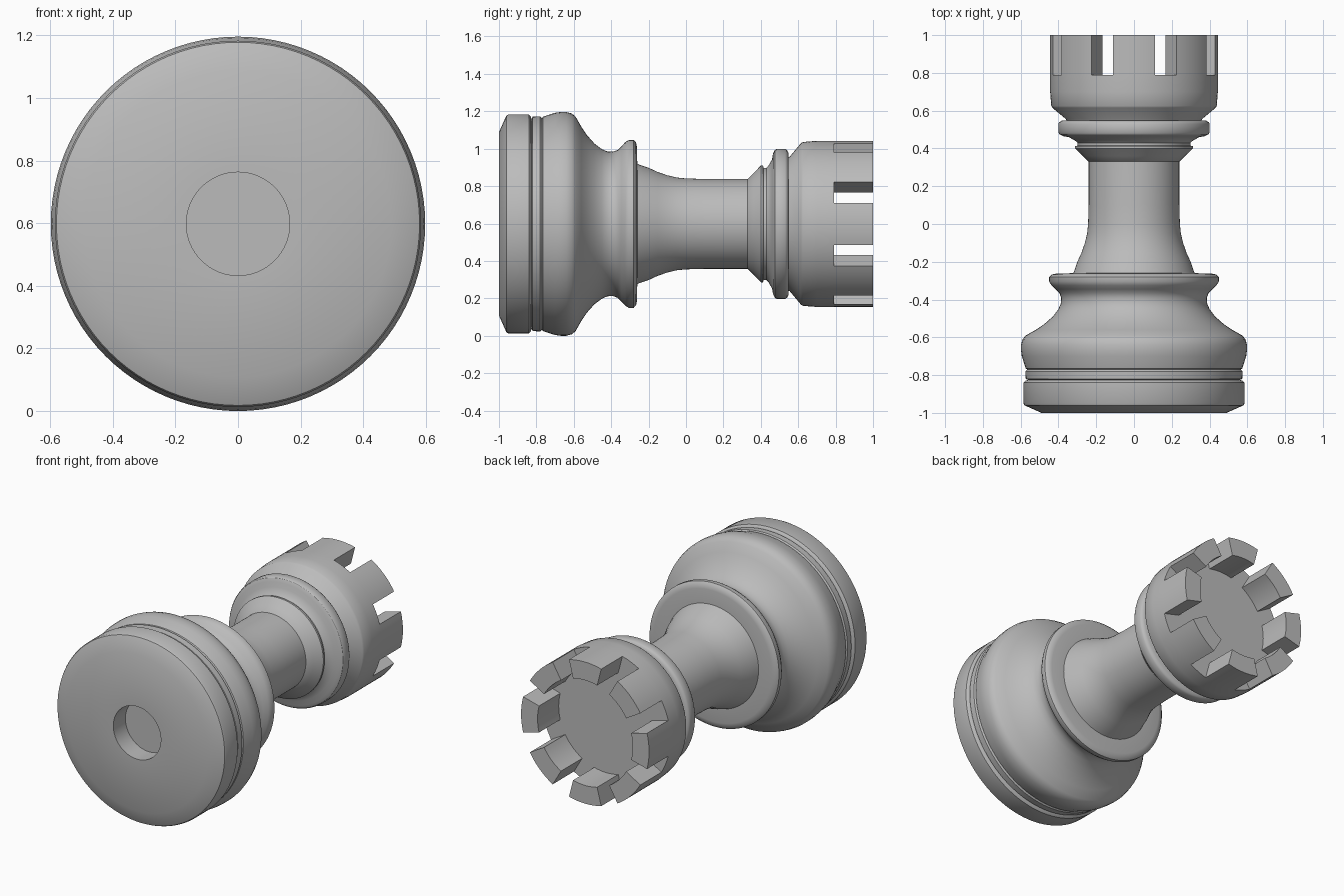
import bpy, bmesh, math
from mathutils import Vector

cube = bpy.data.objects.get("Cube")
if cube:
    bpy.data.objects.remove(cube)

AXIS_Z = 0.598
STEPS = 96

stone = bpy.data.materials.new("plain grey")
stone.use_nodes = True
grey = (0.5, 0.5, 0.5, 1)
stone.diffuse_color = grey
stone.node_tree.nodes["Principled BSDF"].inputs["Base Color"].default_value = grey


def around(r, y, angle):
    """Point at a radius and angle about the long axis."""
    return Vector((r * math.sin(angle), y, AXIS_Z + r * math.cos(angle)))


def finish(bm, name, angle):
    bmesh.ops.recalc_face_normals(bm, faces=bm.faces)
    mesh = bpy.data.meshes.new(name)
    bm.to_mesh(mesh)
    bm.free()
    mesh.materials.append(stone)
    obj = bpy.data.objects.new(name, mesh)
    bpy.context.collection.objects.link(obj)
    bpy.ops.object.select_all(action='DESELECT')
    obj.select_set(True)
    bpy.context.view_layer.objects.active = obj
    bpy.ops.object.shade_smooth_by_angle(angle=math.radians(angle))
    return obj


def lathe(name, profile, angle=32):
    """Turn a (position, radius) profile about the long axis and cap both ends."""
    bm = bmesh.new()
    rings = [[bm.verts.new(around(r, y, math.tau * i / STEPS)) for i in range(STEPS)]
             for y, r in profile]
    for a, b in zip(rings, rings[1:]):
        for i in range(STEPS):
            j = (i + 1) % STEPS
            bm.faces.new((a[i], a[j], b[j], b[i]))
    bm.faces.new(rings[0])
    bm.faces.new(rings[-1])
    return finish(bm, name, angle)


# Foot with a round recess underneath, a grooved band and a swelling bell
lathe("base", [
    (-0.88, 0.165), (-1, 0.165), (-1, 0.49), (-0.96, 0.58), (-0.95, 0.585),
    (-0.84, 0.585), (-0.83, 0.575), (-0.825, 0.56), (-0.82, 0.573),
    (-0.78, 0.575), (-0.77, 0.565), (-0.765, 0.573), (-0.70, 0.594),
    (-0.67, 0.598), (-0.64, 0.598), (-0.61, 0.59), (-0.59, 0.573),
    (-0.56, 0.52), (-0.53, 0.475), (-0.49, 0.43), (-0.45, 0.4),
    (-0.42, 0.387), (-0.39, 0.386), (-0.365, 0.395), (-0.345, 0.415),
    (-0.325, 0.437), (-0.305, 0.449), (-0.28, 0.449), (-0.267, 0.435),
    (-0.262, 0.41), (-0.26, 0.3)])

# Slender waist flaring into the foot
lathe("stem", [
    (-0.27, 0.325), (-0.25, 0.317), (-0.2, 0.3), (-0.15, 0.277),
    (-0.1, 0.26), (-0.05, 0.248), (0, 0.243), (0.1, 0.24), (0.34, 0.24)])

# Flared neck and raised ring
lathe("collar", [
    (0.325, 0.23), (0.33, 0.24), (0.36, 0.27), (0.4, 0.312), (0.412, 0.312),
    (0.415, 0.3), (0.43, 0.3), (0.44, 0.31), (0.46, 0.345), (0.465, 0.375),
    (0.475, 0.395), (0.485, 0.401), (0.53, 0.401), (0.54, 0.395),
    (0.548, 0.38), (0.55, 0.33)])

# Cup below the battlements
FLOOR = 0.79
OUTER, INNER = 0.444, 0.33
lathe("head", [
    (0.54, 0.355), (0.555, 0.36), (0.615, 0.432), (0.625, 0.438),
    (0.7, OUTER), (FLOOR, OUTER)])


# Ring of eight wedge-shaped battlements
def add_battlement(bm, centre, half_angle, steps=8):
    rows = []
    for i in range(steps + 1):
        a = centre + half_angle * (2 * i / steps - 1)
        rows.append([bm.verts.new(around(r, y, a)) for r, y in (
            (INNER, FLOOR), (OUTER, FLOOR), (OUTER, 1), (INNER, 1))])
    for a, b in zip(rows, rows[1:]):
        for k in range(4):
            n = (k + 1) % 4
            bm.faces.new((a[k], a[n], b[n], b[k]))
    bm.faces.new(rows[0])
    bm.faces.new(rows[-1])


bm = bmesh.new()
for n in range(8):
    add_battlement(bm, n * math.tau / 8, math.radians(14.6))
finish(bm, "battlements", 30)
